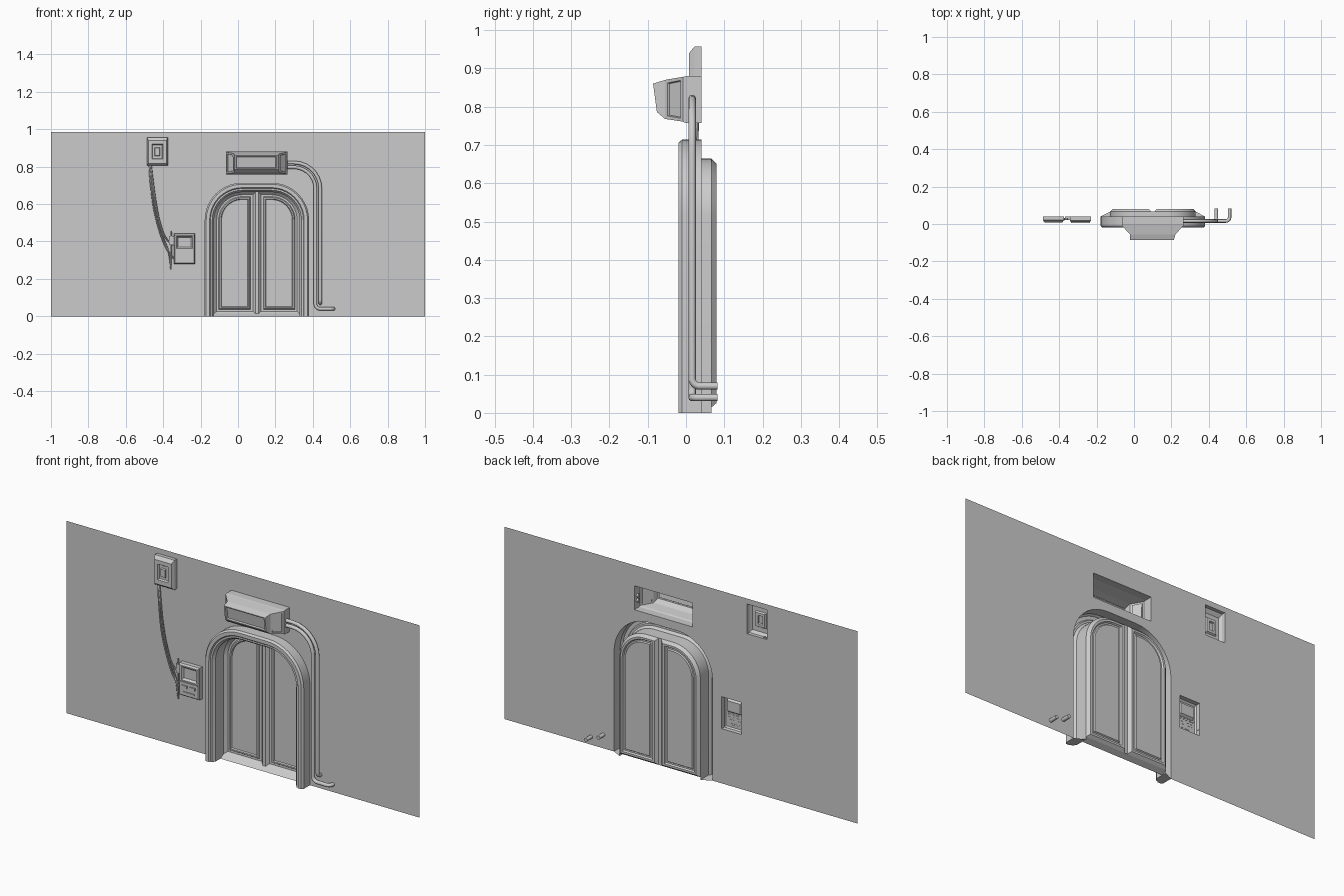
import bpy, bmesh, math
from mathutils import Vector

if "Cube" in bpy.data.objects:
    bpy.data.objects.remove(bpy.data.objects["Cube"])

CX, HALF, TOP, RAD, SEG, WALL_Y = 0.101, 0.279, 0.714, 0.2, 10, 0.04


def finish(name, bm, smooth=False, normals=True):
    if normals:
        bmesh.ops.recalc_face_normals(bm, faces=bm.faces[:])
    me = bpy.data.meshes.new(name)
    bm.to_mesh(me)
    bm.free()
    ob = bpy.data.objects.new(name, me)
    bpy.context.collection.objects.link(ob)
    if smooth:
        bpy.ops.object.select_all(action='DESELECT')
        bpy.context.view_layer.objects.active = ob
        ob.select_set(True)
        bpy.ops.object.shade_smooth_by_angle(angle=math.radians(30))
    return ob


def skin(bm, rings, closed=True, cap=True):
    """Bridge rings of points with quads; optionally fill the last ring."""
    vs = [[bm.verts.new(p) for p in r] for r in rings]
    n = len(vs[0])
    for a, b in zip(vs, vs[1:]):
        for i in range(n if closed else n - 1):
            j = (i + 1) % n
            bm.faces.new((a[i], a[j], b[j], b[i]))
    if cap:
        bm.faces.new(vs[-1])
    return vs


def half_arch(d, side, bottom):
    """(x, z) from the foot up round one corner, inset by d."""
    r, cx, cz = RAD - d, HALF - RAD, TOP - RAD
    pts = [(HALF - d, bottom)]
    for i in range(SEG + 1):
        t = math.pi / 2 * i / SEG
        pts.append((cx + r * math.cos(t), cz + r * math.sin(t)))
    return [(CX + side * x, z) for x, z in pts]


def full_arch(d):
    return half_arch(d, -1, 0) + half_arch(d, 1, 0)[::-1]


def panel_box(name, rings, inset_ring=None):
    """Rect rings (x0, x1, z0, z1, y_bottom, y_top), open at the back."""
    bm = bmesh.new()
    vs = skin(bm, [[(x0, yb, z0), (x1, yb, z0), (x1, yt, z1), (x0, yt, z1)]
                   for x0, x1, z0, z1, yb, yt in rings])
    if inset_ring is not None:
        a, b = vs[inset_ring], vs[inset_ring + 1]
        ends = [bm.faces.get((a[i], a[j], b[j], b[i])) for i, j in ((1, 2), (3, 0))]
        bmesh.ops.recalc_face_normals(bm, faces=bm.faces[:])
        bmesh.ops.inset_individual(bm, faces=ends, thickness=0.012, depth=0)
        bmesh.ops.inset_individual(bm, faces=ends, thickness=0.003, depth=-0.006)
    return finish(name, bm)


def tube(name, paths, radius, res=3, kind='POLY'):
    cu = bpy.data.curves.new(name, 'CURVE')
    cu.dimensions, cu.bevel_depth, cu.bevel_resolution = '3D', radius, res
    cu.use_fill_caps, cu.resolution_u = True, 5
    for path in paths:
        sp = cu.splines.new(kind)
        sp.points.add(len(path) - 1)
        for p, co in zip(sp.points, path):
            p.co = (*co, 1)
        if kind == 'NURBS':
            sp.use_endpoint_u, sp.order_u = True, 3
    ob = bpy.data.objects.new(name, cu)
    bpy.context.collection.objects.link(ob)
    bpy.ops.object.select_all(action='DESELECT')
    bpy.context.view_layer.objects.active = ob
    ob.select_set(True)
    bpy.ops.object.convert(target='MESH')
    bpy.ops.object.shade_smooth_by_angle(angle=math.radians(40))


def rounded(points, radii, n=7):
    """Round the square corners of a polyline."""
    ps = [Vector(p) for p in points]
    out = [ps[0]]
    for k, r in enumerate(radii, 1):
        p = ps[k]
        u, v = (ps[k - 1] - p).normalized(), (ps[k + 1] - p).normalized()
        c = p + (u + v) * r
        for i in range(n + 1):
            t = math.pi / 2 * i / n
            out.append(c - v * r * math.cos(t) - u * r * math.sin(t))
    return out + [ps[-1]]


# Wall sheet with openings behind the door and the fittings
LIGHT = (-0.065, 0.265, 0.757, 0.88)
SWITCH = (-0.487, -0.375, 0.805, 0.957)
PANEL = (-0.343, -0.23, 0.28, 0.444)
bm = bmesh.new()
loops = [[(-1, 0), (-1, 0.985), (1, 0.985), (1, 0)] + full_arch(0)[::-1]]
loops += [[(a, c), (b, c), (b, d), (a, d)] for a, b, c, d in (LIGHT, SWITCH, PANEL)]
edges = []
for lp in loops:
    vs = [bm.verts.new((x, WALL_Y, z)) for x, z in lp]
    edges += [bm.edges.new((vs[i - 1], vs[i])) for i in range(len(vs))]
bmesh.ops.triangle_fill(bm, edges=edges, use_beauty=True, normal=(0, -1, 0))
finish("wall", bm)

# Arched door frame: a moulding swept round the opening, hollow at the back
profile = [(0, 0.04), (0, -0.01), (0.008, -0.02), (0.026, -0.02), (0.031, -0.014),
           (0.04, -0.014), (0.044, -0.006), (0.05, 0.0), (0.05, 0.066)]
bm = bmesh.new()
vs = skin(bm, [[(x, y, z) for x, z in full_arch(d)] for d, y in profile],
          closed=False, cap=False)
for k in (0, -1):
    bm.faces.new([r[k] for r in vs])
finish("door_frame", bm, True)

# Two door leaves with stepped panels: (outer inset, centre margin, bottom, y)
steps = [(0.05, 0.008, 0.014, 0.066), (0.064, 0.021, 0.026, 0.08),
         (0.074, 0.034, 0.036, 0.08), (0.079, 0.039, 0.041, 0.072),
         (0.086, 0.046, 0.048, 0.072), (0.090, 0.050, 0.052, 0.078)]
for side, label in ((-1, "left"), (1, "right")):
    bm = bmesh.new()
    skin(bm, [[(x, y, z) for x, z in half_arch(d, side, b) +
               [(CX + side * m, TOP - d), (CX + side * m, b)]]
              for d, m, b, y in steps])
    finish(label + "_door_leaf", bm, True)

# Centre stile, sloping sill and notice plate
def quad(name, *pts):
    bm = bmesh.new()
    bm.faces.new([bm.verts.new(p) for p in pts])
    finish(name, bm, normals=False)

quad("centre_stile", (CX - .008, .066, .014), (CX + .008, .066, .014),
     (CX + .008, .066, TOP - .05), (CX - .008, .066, TOP - .05))
quad("door_sill", (CX - .229, .04, 0), (CX + .229, .04, 0),
     (CX + .229, .066, .014), (CX - .229, .066, .014))
quad("notice_plate", (.21, .077, .37), (.285, .077, .37), (.285, .077, .49), (.21, .077, .49))

# Lamp housing over the door, chamfered ends and slanted lens
panel_box("door_lamp", [
    (*LIGHT, 0.04, 0.04), (*LIGHT, 0.0, 0.0),
    (-0.065, 0.265, 0.761, 0.878, -0.008, -0.008),
    (-0.022, 0.222, 0.768, 0.87, -0.055, -0.055),
    (-0.02, 0.213, 0.786, 0.86, -0.076, -0.086),
    (-0.012, 0.205, 0.791, 0.855, -0.0767, -0.0853),
    (-0.008, 0.201, 0.795, 0.851, -0.070, -0.078)], inset_ring=2)

# Wall switch
panel_box("wall_switch", [
    (*SWITCH, 0.04, 0.04), (*SWITCH, 0.022, 0.022),
    (-0.479, -0.383, 0.817, 0.94, 0.008, 0.008),
    (-0.461, -0.402, 0.84, 0.92, 0.008, 0.008),
    (-0.457, -0.406, 0.845, 0.915, 0.016, 0.016),
    (-0.446, -0.418, 0.858, 0.902, 0.016, 0.016),
    (-0.444, -0.42, 0.861, 0.899, 0.008, 0.008)])

# Control panel with recessed screen, ledge and slots
panel_box("control_panel", [
    (*PANEL, 0.04, 0.04), (*PANEL, 0.018, 0.018),
    (-0.338, -0.235, 0.286, 0.436, 0.011, 0.011),
    (-0.329, -0.243, 0.362, 0.43, 0.011, 0.011),
    (-0.322, -0.25, 0.37, 0.422, 0.022, 0.022)])
for name, x0, x1, z0, z1 in (("panel_ledge", -.338, -.235, .35, .356),
                             ("slot_left", -.325, -.295, .325, .338),
                             ("slot_right", -.28, -.25, .325, .338),
                             ("lower_slot", -.318, -.255, .298, .306)):
    panel_box(name, [(x0, x1, z0, z1, .012, .012), (x0, x1, z0, z1, .006, .006)])

# Loose cables hanging between switch and control panel
tube("hanging_cables", [
    [(-.474, .03, .81), (-.462, .022, .62), (-.42, .022, .45), (-.375, .022, .34), (-.343, .03, .31)],
    [(-.466, .03, .81), (-.448, .02, .66), (-.425, .02, .52), (-.385, .02, .40), (-.343, .03, .38)],
    [(-.47, .03, .81), (-.45, .028, .6), (-.40, .028, .42), (-.365, .028, .34), (-.358, .028, .25)],
    [(-.47, .03, .81), (-.474, .028, .75), (-.465, .028, .69)],
    [(-.358, .028, .455), (-.355, .024, .38), (-.36, .028, .27)]],
    0.004, 1, 'NURBS')
panel_box("cable_clamp", [(-.368, -.343, .385, .43, .04, .04), (-.368, -.343, .385, .43, .022, .022)])

# Pair of conduits from the lamp down into the wall
PY = 0.016
tube("outer_conduit", [rounded([(.255, PY, .822), (.44, PY, .822), (.44, PY, .07), (.44, .082, .07)],
                               [0.14, 0.02])], 0.0095)
tube("inner_conduit", [rounded([(.255, PY, .797), (.414, PY, .797), (.414, PY, .04),
                                (.511, PY, .04), (.511, .082, .04)],
                               [0.115, 0.025, 0.02])], 0.0095)
